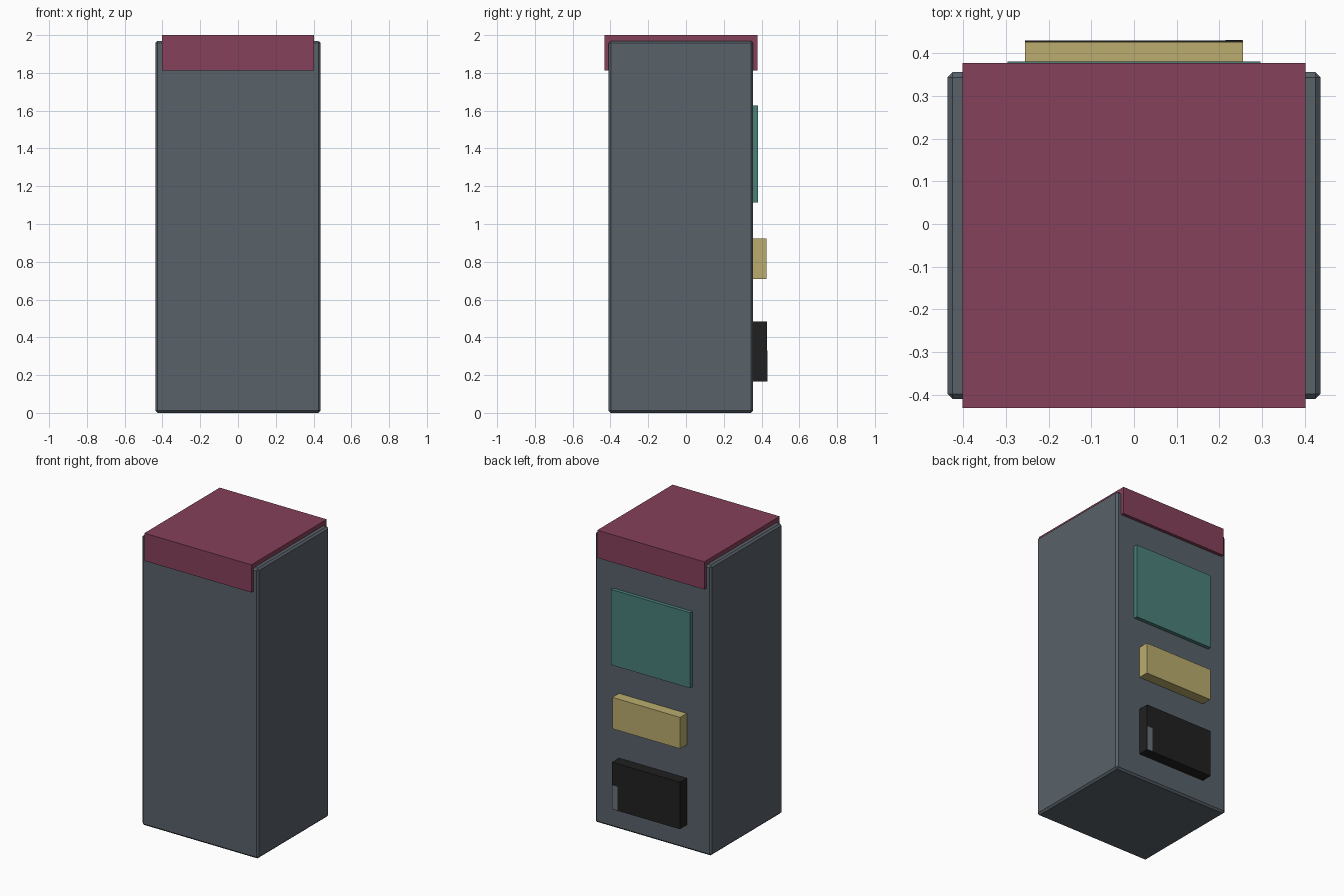
import bpy
import bmesh
from mathutils import Vector

default = bpy.data.objects.get("Cube")
if default:
    bpy.data.objects.remove(default, do_unlink=True)


def material(name, rgb):
    mat = bpy.data.materials.new(name)
    mat.use_nodes = True
    colour = (*rgb, 1.0)
    mat.diffuse_color = colour
    mat.node_tree.nodes["Principled BSDF"].inputs["Base Color"].default_value = colour
    return mat


slate = material("slate grey", (0.098, 0.122, 0.144))
maroon = material("maroon", (0.235, 0.052, 0.100))
teal = material("teal", (0.069, 0.216, 0.195))
sand = material("sand yellow", (0.491, 0.413, 0.156))
black = material("black", (0.0144, 0.0144, 0.0144))
grey = material("light grey", (0.141, 0.171, 0.195))


def box(name, mat, x, y, z, bevel=0.0):
    """Box spanning the given (low, high) ranges, with optional chamfered edges."""
    low, high = (Vector(corner) for corner in zip(x, y, z))
    bm = bmesh.new()
    bmesh.ops.create_cube(bm, size=1)
    for v in bm.verts:
        v.co = (low + high) / 2 + v.co * (high - low)
    if bevel:
        bmesh.ops.bevel(bm, geom=bm.edges[:], offset=bevel, segments=1,
                        affect="EDGES")
    mesh = bpy.data.meshes.new(name)
    bm.to_mesh(mesh)
    bm.free()
    mesh.materials.append(mat)
    obj = bpy.data.objects.new(name, mesh)
    bpy.context.collection.objects.link(obj)
    return obj


# Cabinet with chamfered edges, and the cap hung over its top
BACK = 0.356
box("cabinet", slate, (-0.437, 0.437), (-0.41, BACK), (0, 1.97), bevel=0.012)
box("top_cap", maroon, (-0.402, 0.402), (-0.431, 0.378), (1.812, 2))

# Panels mounted on the back face, slightly sunk into the cabinet
SUNK = BACK - 0.02
box("screen", teal, (-0.297, 0.297), (SUNK, 0.381), (1.115, 1.627))
box("control_panel", sand, (-0.255, 0.255), (SUNK, 0.427), (0.71, 0.923))
box("tray", black, (-0.255, 0.255), (SUNK, 0.43), (0.165, 0.484))

# Small plate at the tray's lower corner
box("tray_plate", grey, (0.214, 0.254), (0.428, 0.4315), (0.166, 0.33))
